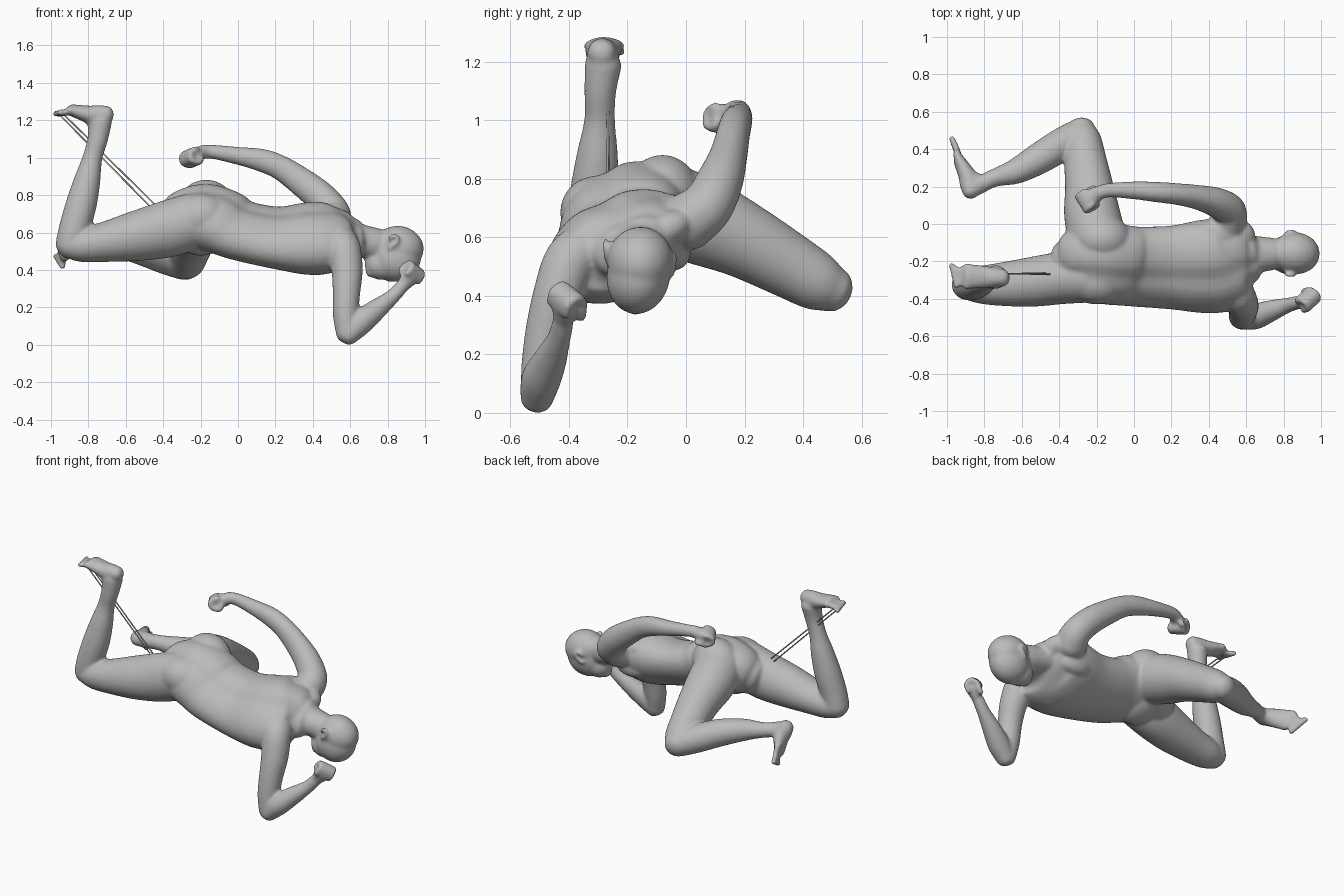
import bpy, bmesh, math
from mathutils import Vector, Matrix

skin = bpy.data.materials.new("clay grey")
skin.diffuse_color = (0.5, 0.5, 0.5, 1)
bm = bmesh.new()


def spline(p, steps):
    """Catmull-Rom through sections of any length."""
    out = []
    for i in range(len(p) - 1):
        q = [p[max(i - 1, 0)], p[i], p[i + 1], p[min(i + 2, len(p) - 1)]]
        for k in range(steps):
            t = k / steps
            out.append([0.5 * (2 * b + (c - a) * t + (2 * a - 5 * b + 4 * c - d) * t * t
                               + (3 * b - a - 3 * c + d) * t ** 3) for a, b, c, d in zip(*q)])
    return out + [list(p[-1])]


def tube(pts, ref=(0, 0, 1), groove=0.0, steps=5, n=28, mesh=None):
    """Rounded loft; section = x, y, z, half width[, half depth along ref]."""
    mesh = mesh or bm
    s = spline([tuple(p) if len(p) == 5 else tuple(p) + (p[3],) for p in pts], steps)
    c = [Vector(p[:3]) for p in s]
    rings = []
    for i, p in enumerate(s):
        t = (c[min(i + 1, len(c) - 1)] - c[max(i - 1, 0)]).normalized()
        side = Vector(ref).cross(t).normalized()
        up = t.cross(side)
        caps = [(0, 1)]
        if i in (0, len(s) - 1):
            caps = [(math.sin(a), math.cos(a)) for a in (0, 0.4, 0.8, 1.2, 1.45)]
            if i == 0:
                caps = [(-o, k) for o, k in reversed(caps)]
        for off, k in caps:
            ring = []
            for j in range(n):
                a = 2 * math.pi * j / n
                g = 1 - groove * math.exp(-((a - math.pi / 2) / 0.22) ** 2)
                ring.append(mesh.verts.new(c[i] + t * off * min(p[3], p[4]) * 0.8
                            + (side * math.cos(a) * p[3] + up * math.sin(a) * p[4] * g) * k))
            rings.append(ring)
    for r, q in zip(rings, rings[1:]):
        for j in range(n):
            mesh.faces.new((r[j], r[(j + 1) % n], q[(j + 1) % n], q[j]))
    mesh.faces.new(rings[0][::-1])
    mesh.faces.new(rings[-1])


def blob(pos, size, rot=(0, 0, 0)):
    m = Matrix.Translation(pos)
    for ang, ax in zip(rot, "XYZ"):
        m = m @ Matrix.Rotation(math.radians(ang), 4, ax)
    bmesh.ops.create_icosphere(bm, subdivisions=4, radius=1, matrix=m @ Matrix.Diagonal((*size, 1)))


# Torso, rolled so the left side is raised, with a spine furrow
tilt = math.radians(25)
tube([(-0.33, -0.22, 0.64, 0.15, 0.13), (-0.27, -0.20, 0.665, 0.20, 0.16),
      (-0.18, -0.21, 0.68, 0.22, 0.17), (-0.08, -0.22, 0.655, 0.228, 0.162),
      (0.02, -0.228, 0.61, 0.228, 0.143), (0.20, -0.232, 0.573, 0.238, 0.146),
      (0.36, -0.228, 0.567, 0.262, 0.174), (0.48, -0.218, 0.573, 0.262, 0.17),
      (0.56, -0.19, 0.575, 0.22, 0.135), (0.61, -0.18, 0.57, 0.15, 0.10)],
     ref=(0, -math.sin(tilt), math.cos(tilt)), groove=0.09, n=48)
# Buttocks and lower belly
blob((-0.17, -0.08, 0.735), (0.155, 0.13, 0.147))
blob((-0.20, -0.305, 0.685), (0.155, 0.125, 0.125))
blob((-0.20, -0.19, 0.56), (0.12, 0.13, 0.07), (25, 0, 0))
# Shoulder blades, chest and neck muscles
blob((0.45, -0.06, 0.675), (0.12, 0.08, 0.07), (25, 0, -15))
blob((0.46, -0.33, 0.59), (0.12, 0.09, 0.085), (25, 0, 15))
blob((0.43, -0.05, 0.56), (0.12, 0.065, 0.075), (25, 0, 0))
blob((0.42, -0.24, 0.45), (0.13, 0.12, 0.065), (25, 0, 0))
blob((0.575, -0.075, 0.625), (0.075, 0.10, 0.062), (25, 0, 0))
blob((0.575, -0.27, 0.565), (0.075, 0.10, 0.068), (20, 0, 0))

# Neck and head, face turned down
tube([(0.55, -0.18, 0.58, 0.15, 0.09), (0.64, -0.165, 0.56, 0.105, 0.087),
      (0.74, -0.16, 0.535, 0.087, 0.088)])
blob((0.862, -0.157, 0.52), (0.132, 0.112, 0.115), (-10, 15, 0))
blob((0.845, -0.163, 0.467), (0.134, 0.108, 0.13), (-10, 0, 0))
blob((0.765, -0.166, 0.432), (0.088, 0.078, 0.085), (-10, 20, 0))
blob((0.715, -0.17, 0.393), (0.034, 0.042, 0.034))
blob((0.757, -0.172, 0.364), (0.026, 0.036, 0.018))
tube([(0.87, -0.172, 0.356, 0.014), (0.825, -0.174, 0.351, 0.018), (0.805, -0.174, 0.355, 0.020)])
# Ears as bent rims
for y, z, d in ((-0.266, 0.545, -1), (-0.05, 0.50, 1)):
    tube([(0.81, y, z - 0.028, 0.012), (0.835, y + 0.004 * d, z - 0.012, 0.013),
          (0.855, y + 0.008 * d, z + 0.018, 0.013), (0.832, y + 0.008 * d, z + 0.04, 0.013),
          (0.812, y + 0.002 * d, z + 0.02, 0.012)], ref=(0, 1, 0.1), n=12)


def fist(c, axis, across):
    """Palm with four curled fingers and a thumb."""
    c, a, w = Vector(c), Vector(axis).normalized(), Vector(across).normalized()
    p = a.cross(w)
    tube([(*(c - a * 0.045), 0.042, 0.036), (*(c + a * 0.015), 0.054, 0.042)], ref=p)
    for k in range(4):
        o = c + w * (k - 1.5) * 0.029
        tube([(*(o + a * u + p * v), 0.0175) for u, v in
              ((0.0, 0.025), (0.044, 0.018), (0.054, -0.022), (0.012, -0.047), (-0.01, -0.03))],
             ref=w, n=12)
    tube([(*(c + a * u + w * v - p * 0.04), 0.018) for u, v in
          ((-0.04, -0.045), (0.005, -0.045), (0.03, -0.01))], ref=p, n=12)


# Left arm, swept back over the body
tube([(0.50, 0.0, 0.65, 0.10), (0.51, 0.07, 0.705, 0.09), (0.44, 0.115, 0.79, 0.085, 0.08),
      (0.34, 0.143, 0.87, 0.077, 0.066), (0.23, 0.16, 0.945, 0.067, 0.058),
      (0.13, 0.17, 0.985, 0.062, 0.055), (0.0, 0.18, 1.01, 0.048), (-0.14, 0.18, 1.032, 0.038),
      (-0.19, 0.165, 1.03, 0.039)], ref=(0, 1, 0))
fist((-0.235, 0.137, 1.014), (-0.65, -0.45, -0.2), (0.5, -0.8, 0.2))
# Right arm, propped on the elbow
tube([(0.53, -0.33, 0.56, 0.095), (0.565, -0.395, 0.52, 0.09), (0.583, -0.44, 0.40, 0.084),
      (0.580, -0.475, 0.28, 0.074), (0.575, -0.495, 0.16, 0.068), (0.583, -0.508, 0.055, 0.058)],
     ref=(1, 0, 0))
tube([(0.585, -0.51, 0.05, 0.057), (0.65, -0.495, 0.115, 0.068), (0.73, -0.465, 0.18, 0.058),
      (0.82, -0.435, 0.252, 0.041), (0.875, -0.42, 0.31, 0.037)], ref=(0, 1, 0))
fist((0.922, -0.415, 0.365), (0.6, 0.05, 0.75), (-0.65, -0.6, 0.5))

# Right leg, thigh level and shin raised
tube([(-0.23, -0.28, 0.665, 0.14, 0.15), (-0.38, -0.288, 0.618, 0.14, 0.152),
      (-0.55, -0.31, 0.58, 0.133, 0.134), (-0.72, -0.323, 0.548, 0.115, 0.107),
      (-0.84, -0.325, 0.533, 0.098, 0.092), (-0.91, -0.325, 0.53, 0.075, 0.07)])
tube([(-0.897, -0.325, 0.53, 0.08), (-0.875, -0.325, 0.62, 0.083), (-0.838, -0.314, 0.75, 0.083),
      (-0.806, -0.303, 0.88, 0.071), (-0.778, -0.295, 1.0, 0.053), (-0.75, -0.293, 1.10, 0.055),
      (-0.738, -0.283, 1.19, 0.064)], ref=(1, 0, 0))
# Left leg, thigh out to the side and shin folded back
tube([(-0.20, -0.07, 0.70, 0.155), (-0.225, 0.06, 0.652, 0.15), (-0.24, 0.20, 0.588, 0.13),
      (-0.262, 0.35, 0.505, 0.113), (-0.275, 0.45, 0.447, 0.10), (-0.285, 0.505, 0.42, 0.078)],
     ref=(1, 0, 0))
tube([(-0.29, 0.485, 0.425, 0.08), (-0.38, 0.43, 0.462, 0.088), (-0.50, 0.355, 0.505, 0.085),
      (-0.63, 0.283, 0.532, 0.069), (-0.75, 0.245, 0.548, 0.048), (-0.84, 0.20, 0.56, 0.048)])


def foot(heel, ball, toe, sole, ankle):
    """Heel-to-ball wedge with five toes; sole points outward."""
    heel, ball, toe, sole = (Vector(v) for v in (heel, ball, toe, sole))
    mid = heel.lerp(ball, 0.5)
    tube([(*heel, 0.048, 0.046), (*(heel.lerp(ball, 0.25) - sole * 0.01), 0.053, 0.055),
          (*(mid - sole * 0.012), 0.06, 0.048), (*ball, 0.068, 0.032)], ref=sole)
    tube([(*ankle, 0.052), (*(mid - sole * 0.015), 0.044)], ref=heel - ball)
    w = sole.cross(toe - ball).normalized()
    for k in range(5):
        o = w * (k - 2) * 0.027
        end = ball.lerp(toe, 1.0 - 0.09 * k) + o
        tube([(*(ball + o * 0.95), 0.022), (*(ball.lerp(end, 0.55) - sole * 0.006), 0.017),
              (*end, 0.018)], ref=sole, n=12)


foot((-0.70, -0.288, 1.232), (-0.89, -0.28, 1.254), (-0.98, -0.275, 1.235),
     (-0.05, 0, 1), (-0.745, -0.29, 1.18))
foot((-0.872, 0.172, 0.575), (-0.935, 0.34, 0.505), (-0.962, 0.425, 0.43),
     (-0.93, -0.35, 0), (-0.83, 0.205, 0.56))


def add_object(name, mesh):
    bmesh.ops.recalc_face_normals(mesh, faces=mesh.faces)
    data = bpy.data.meshes.new(name)
    mesh.to_mesh(data)
    mesh.free()
    data.materials.append(skin)
    for f in data.polygons:
        f.use_smooth = True
    ob = bpy.data.objects.new(name, data)
    bpy.context.collection.objects.link(ob)
    return ob


# Fuse the body masses into one continuous skin
body = add_object("body", bm)
fuse = body.modifiers.new("fuse", 'REMESH')
fuse.mode, fuse.voxel_size, fuse.use_smooth_shade = 'VOXEL', 0.0085, True
soft = body.modifiers.new("soften", 'SMOOTH')
soft.factor, soft.iterations = 0.5, 14

# Thin cords from the raised foot to the back of the thigh
cords = bmesh.new()
for top, low in (((-0.945, -0.272, 1.22), (-0.475, -0.262, 0.745)),
                 ((-0.925, -0.265, 1.225), (-0.45, -0.268, 0.755))):
    tube([(*top, 0.004), (*low, 0.004)], steps=1, n=8, mesh=cords)
add_object("cords", cords)
